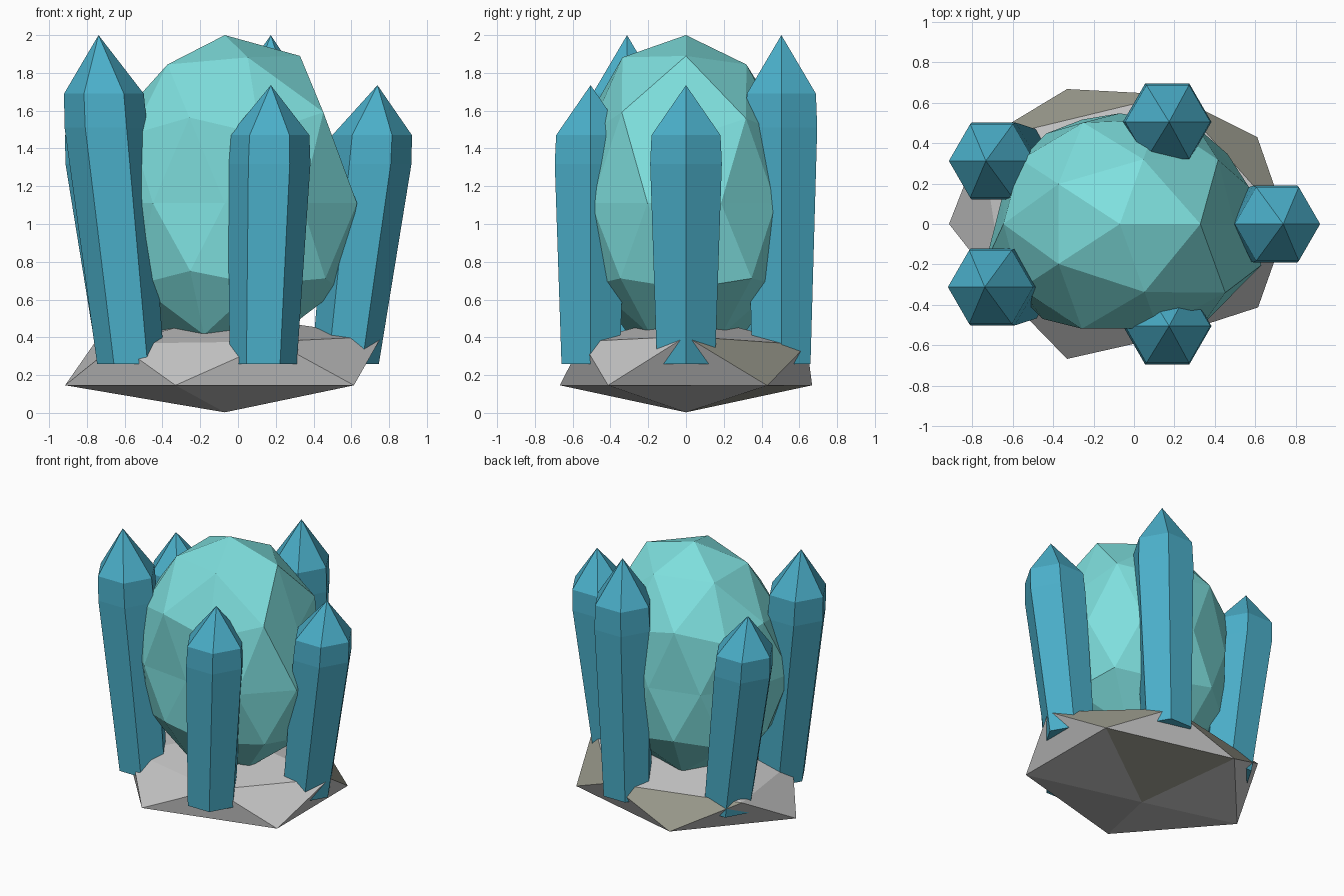
import bpy, bmesh, math
from mathutils import Vector

if "Cube" in bpy.data.objects:
    bpy.data.objects.remove(bpy.data.objects["Cube"])


def material(name, rgb):
    m = bpy.data.materials.new(name)
    m.diffuse_color = (*rgb, 1)
    m.use_nodes = True
    m.node_tree.nodes["Principled BSDF"].inputs["Base Color"].default_value = m.diffuse_color
    return m


TEAL = material("pale teal", (0.21, 0.74, 0.73))
BLUE = material("crystal blue", (0.07, 0.43, 0.59))
GREY = material("rock grey", (0.55, 0.55, 0.55))
OLIVE = material("olive grey", (0.33, 0.33, 0.27))


def finish(bm, name, *mats):
    bmesh.ops.recalc_face_normals(bm, faces=bm.faces)
    me = bpy.data.meshes.new(name)
    bm.to_mesh(me)
    bm.free()
    for m in mats:
        me.materials.append(m)
    ob = bpy.data.objects.new(name, me)
    bpy.context.collection.objects.link(ob)
    return ob


def boulder(subdiv, centre, radii, dents=(), default=1.0):
    """Icosphere whose corners are pushed in; dents = (direction, scale)."""
    bm = bmesh.new()
    bmesh.ops.create_icosphere(bm, subdivisions=subdiv, radius=1)
    scale = {v: default for v in bm.verts}
    for d, s in dents:
        scale[min(bm.verts, key=lambda v: (v.co - Vector(d)).length)] = s
    for v in bm.verts:
        v.co = Vector(c + r * p * scale[v] for c, r, p in zip(centre, radii, v.co))
    return bm


# Base rock: flattened icosahedron with a few corners moved
bm = boulder(1, (-0.07, 0, 0.262), (0.945, 0.785, 0.259))
moves = ((0.19, -0.67, 0.38), (0.19, -0.55, 0.378)), ((0.19, 0.67, 0.38), (0.19, 0.64, 0.36)), \
        ((0.77, 0, 0.38), (0.76, 0, 0.405)), ((-0.75, -0.41, 0.38), (-0.64, -0.35, 0.367)), \
        ((0.61, 0.41, 0.15), (0.61, 0.43, 0.145))
for old, new in moves:
    min(bm.verts, key=lambda v: (v.co - Vector(old)).length).co = new
# a few olive facets towards the back
for s in ((0.52, 0.35, 0.3), (-0.3, 0.57, 0.3), (0.07, 0.36, 0.1)):
    f = min(bm.faces, key=lambda f: (f.calc_center_median() - Vector(s)).length)
    f.material_index = 1
finish(bm, "base_rock", GREY, OLIVE)

# Central egg-shaped gem, irregularly cut
dents = (
    ((0, 0, 1), 1.0), ((0.53, 0, 0.85), 1.03), ((0.16, -0.5, 0.85), 1.02), ((0.16, 0.5, 0.85), 0.97),
    ((-0.43, -0.31, 0.85), 0.97), ((-0.43, 0.31, 0.85), 0.97),
    ((0.89, 0, 0.45), 0.86), ((0.69, -0.5, 0.53), 1.03), ((0.69, 0.5, 0.53), 0.96),
    ((-0.26, -0.81, 0.53), 0.97), ((-0.26, 0.81, 0.53), 0.94),
    ((0, -1, 0), 0.78), ((0, 1, 0), 0.83), ((0.59, -0.81, 0), 0.94), ((0.59, 0.81, 0), 0.89),
    ((0.95, -0.31, 0), 1.0), ((0.95, 0.31, 0), 0.91), ((-0.95, -0.31, 0), 0.95),
    ((-0.95, 0.31, 0), 0.82), ((-0.59, -0.81, 0), 0.88), ((-0.59, 0.81, 0), 0.84),
    ((0.72, -0.53, -0.45), 1.0), ((0.72, 0.53, -0.45), 1.0), ((0.85, 0, -0.53), 0.97),
    ((-0.28, -0.85, -0.45), 0.9),
)
bm = boulder(2, (-0.07, 0, 1.11), (0.736, 0.66, 0.89), dents, 0.92)
finish(bm, "central_gem", TEAL)


# Hexagonal crystals leaning outwards in x
def crystal(name, x, y, shoulder, apex):
    bm = bmesh.new()
    bend = 0.26 + (shoulder - 0.26) * 0.875
    rings = []
    for z, cx, r in ((0.26, x * 0.8, 0.178), (bend, x * 0.985, 0.219), (shoulder, x, 0.211)):
        rings.append([bm.verts.new((cx + r * math.cos(i * math.pi / 3),
                                    y + r * math.sin(i * math.pi / 3), z)) for i in range(6)])
    tip = bm.verts.new((x * 1.04, y, apex))
    bm.faces.new(rings[0])
    for i in range(6):
        j = (i + 1) % 6
        for a, b in zip(rings, rings[1:]):
            bm.faces.new((a[i], a[j], b[j], b[i]))
        bm.faces.new((rings[-1][i], rings[-1][j], tip))
    finish(bm, name, BLUE)


tall, short = (1.69, 2.0), (1.47, 1.735)
crystal("crystal_right", 0.71, 0, *short)
crystal("crystal_front", 0.167, -0.505, *short)
crystal("crystal_back", 0.167, 0.505, *tall)
crystal("crystal_left_front", -0.71, -0.312, *tall)
crystal("crystal_left_back", -0.705, 0.312, *short)
